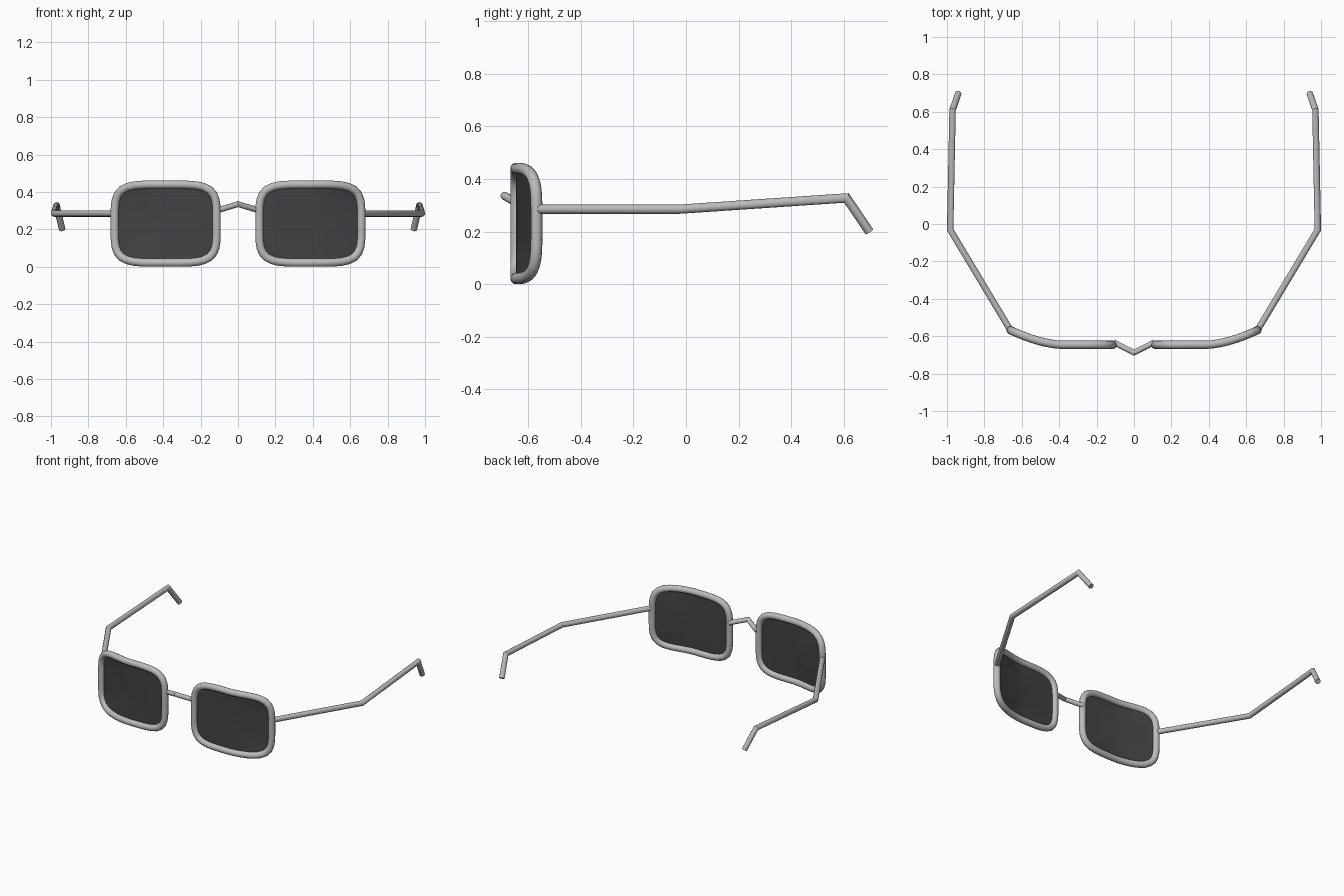
import bpy, bmesh, math
from mathutils import Vector

if "Cube" in bpy.data.objects:
    bpy.data.objects.remove(bpy.data.objects["Cube"])


def material(name, value):
    m = bpy.data.materials.new(name)
    m.diffuse_color = (*value, 1)
    m.use_nodes = True
    m.node_tree.nodes["Principled BSDF"].inputs["Base Color"].default_value = m.diffuse_color
    return m


METAL = material("grey_metal", (0.50, 0.50, 0.50))
GLASS = material("dark_glass", (0.055, 0.055, 0.06))


def finish(bm, name, mat, angle=60):
    bmesh.ops.recalc_face_normals(bm, faces=bm.faces)
    mesh = bpy.data.meshes.new(name)
    bm.to_mesh(mesh)
    bm.free()
    mesh.materials.append(mat)
    ob = bpy.data.objects.new(name, mesh)
    bpy.context.collection.objects.link(ob)
    bpy.ops.object.select_all(action='DESELECT')
    ob.select_set(True)
    bpy.context.view_layer.objects.active = ob
    bpy.ops.object.shade_smooth_by_angle(angle=math.radians(angle))
    return ob


def tube(name, path, radius, closed=False, sides=14, angle=60):
    """Round tube along a path with mitred corners."""
    pts = [Vector(p) for p in path]
    n = len(pts)
    bm = bmesh.new()
    rings = []
    frame = None
    for i, p in enumerate(pts):
        into = (p - pts[i - 1]).normalized() if closed or i > 0 else None
        out = (pts[(i + 1) % n] - p).normalized() if closed or i < n - 1 else None
        into, out = into or out, out or into
        plane = (into + out).normalized()
        if frame is None:
            ref = Vector((0, 1, 0)) if closed else Vector((0, 0, 1))
            frame = ref
        u = (frame - into * frame.dot(into)).normalized()
        v = into.cross(u)
        ring = []
        for k in range(sides):
            a = math.tau * k / sides
            d = (u * math.cos(a) + v * math.sin(a)) * radius
            d -= into * (d.dot(plane) / into.dot(plane))   # slide onto mitre plane
            ring.append(bm.verts.new(p + d))
        rings.append(ring)
    for i in range(n if closed else n - 1):
        a, b = rings[i], rings[(i + 1) % n]
        for k in range(sides):
            j = (k + 1) % sides
            bm.faces.new((a[k], a[j], b[j], b[k]))
    if not closed:
        bm.faces.new(rings[0])
        bm.faces.new(rings[-1])
    return finish(bm, name, METAL, angle)


def wrap(x):
    """Depth of the front: flat near the nose, curling back at the outside."""
    return -0.646 + 0.078 * (max(0, x - 0.38) / 0.28) ** 1.7


def outline(count=56, power=4.6):
    """Rounded rectangle around one eye."""
    pts = []
    for i in range(count):
        a = math.tau * i / count
        c, s = math.cos(a), math.sin(a)
        r = (abs(c) ** power + abs(s) ** power) ** (-1 / power)
        x = 0.387 + 0.273 * r * c
        pts.append((x, wrap(x), 0.231 + 0.209 * r * s))
    return pts


for side, label in ((1, "right"), (-1, "left")):
    loop = [(side * x, y, z) for x, y, z in outline()]

    # rim
    tube(label + "_rim", loop, 0.022, closed=True)

    # lens: a fan from its centre to the rim
    bm = bmesh.new()
    centre = bm.verts.new((side * 0.387, -0.642, 0.231))
    edge = [bm.verts.new(p) for p in loop]
    for i in range(len(edge)):
        bm.faces.new((centre, edge[i - 1], edge[i]))
    finish(bm, label + "_lens", GLASS)

    # temple arm with bent ear hook
    arm = [(0.662, -0.565, 0.285), (0.983, -0.03, 0.285),
           (0.970, 0.61, 0.328), (0.940, 0.697, 0.200)]
    tube(label + "_temple", [(side * x, y, z) for x, y, z in arm], 0.0175, angle=28)

# nose bridge
tube("bridge", [(-0.11, -0.632, 0.302), (0, -0.688, 0.335), (0.11, -0.632, 0.302)], 0.0155, angle=28)
